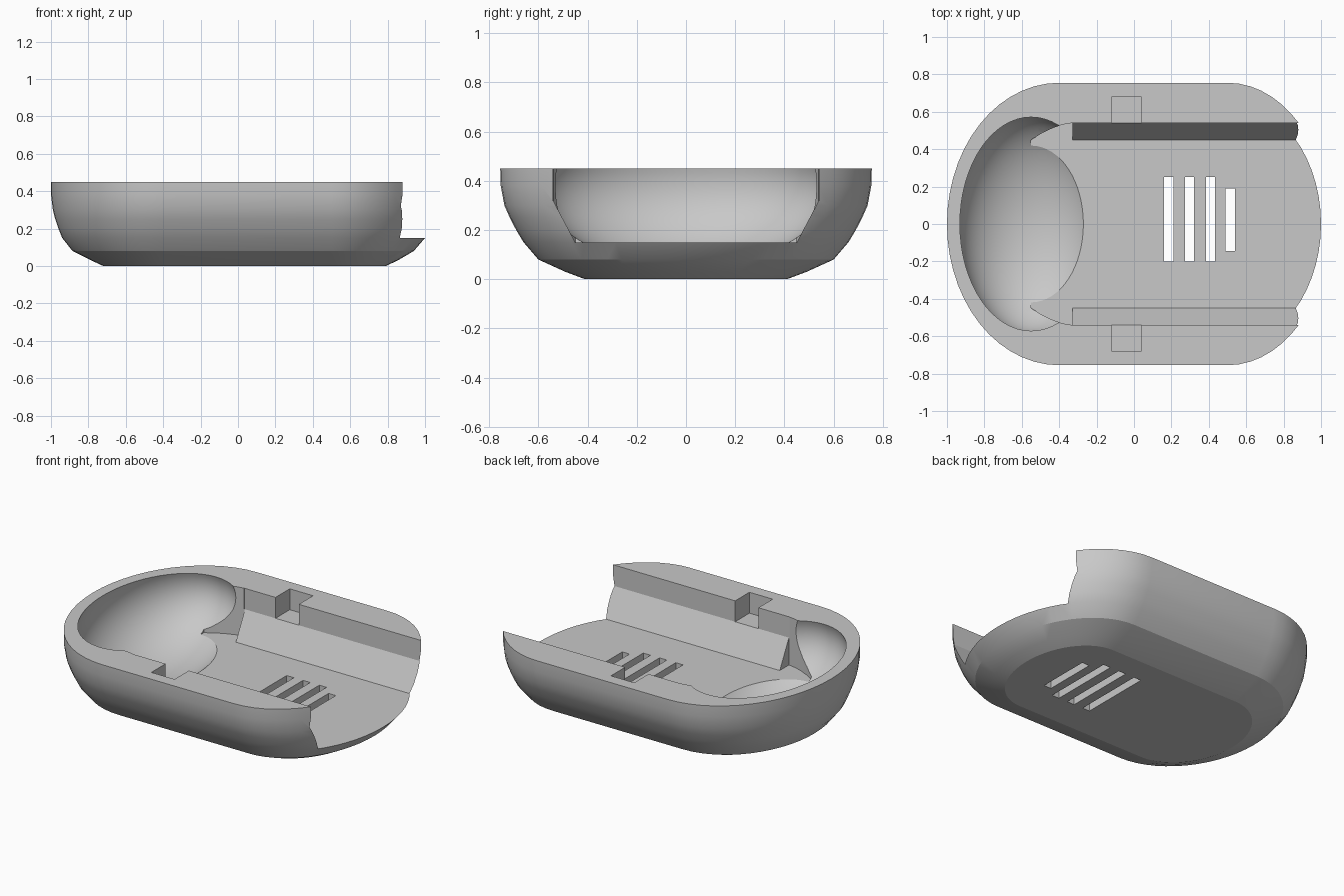
import bpy, bmesh, math
from mathutils import Matrix

if "Cube" in bpy.data.objects:
    bpy.data.objects.remove(bpy.data.objects["Cube"], do_unlink=True)

grey = bpy.data.materials.new("plain grey")
grey.use_nodes = True
grey.diffuse_color = (0.58, 0.58, 0.58, 1)
grey.node_tree.nodes["Principled BSDF"].inputs["Base Color"].default_value = grey.diffuse_color

FLOOR, TOP = 0.15, 0.45


def make_object(name, bm):
    bmesh.ops.recalc_face_normals(bm, faces=bm.faces)
    mesh = bpy.data.meshes.new(name)
    bm.to_mesh(mesh)
    bm.free()
    mesh.materials.append(grey)
    obj = bpy.data.objects.new(name, mesh)
    bpy.context.collection.objects.link(obj)
    return obj


def loft(name, rings):
    """Skin closed rings of equal length and cap both ends."""
    bm = bmesh.new()
    rows = [[bm.verts.new(p) for p in ring] for ring in rings]
    n = len(rows[0])
    for a, b in zip(rows, rows[1:]):
        for i in range(n):
            j = (i + 1) % n
            bm.faces.new((a[i], a[j], b[j], b[i]))
    bm.faces.new(rows[0])
    bm.faces.new(rows[-1])
    return make_object(name, bm)


def add_box(bm, x0, x1, y0, y1, z0, z1):
    place = Matrix.Translation(((x0 + x1) / 2, (y0 + y1) / 2, (z0 + z1) / 2))
    size = Matrix.Diagonal((x1 - x0, y1 - y0, z1 - z0, 1))
    bmesh.ops.create_cube(bm, size=1, matrix=place @ size)


def outline(z, half_width, left_len, right_len, steps=28):
    """Straight-sided oval with a different elliptical cap at each end."""
    ring = []
    for centre, length, start in ((0.5, right_len, -math.pi / 2), (-0.4, left_len, math.pi / 2)):
        for i in range(steps + 1):
            t = start + math.pi * i / steps
            ring.append((centre + length * math.cos(t), half_width * math.sin(t), z))
    return ring


# Rounded shell: height, half width, cap length at each end
levels = [(0, .41, .32, .29), (.03, .49, .385, .355), (.08, .6, .485, .44),
          (.15, .66, .54, .5), (.2, .69, .56, .52), (.25, .716, .577, .532),
          (.3, .738, .59, .54), (.38, .753, .6, .545), (TOP, .755, .6, .545)]
shell = loft("shell", [outline(*level) for level in levels])

# Open channel with sloping lower walls
half = [(.45, FLOOR), (.54, .32), (.54, .7)]
section = half + [(-y, z) for y, z in reversed(half)]
channel = loft("channel_cutter", [[(x, y, z) for y, z in section] for x in (-.335, 1.3)])

# Curved throat joining the channel to the bowl
edge = [(-.33, .54), (-.38, .532), (-.43, .515), (-.49, .487), (-.55, .45)]
plan = edge + [(x, -y) for x, y in reversed(edge)]
throat = loft("throat_cutter", [[(x, y, z) for x, y in plan] for z in (FLOOR, .7)])

# Oval bowl
bm = bmesh.new()
bmesh.ops.create_uvsphere(bm, u_segments=64, v_segments=40, radius=1,
                          matrix=Matrix.Translation((-.55, 0, .38)) @ Matrix.Diagonal((.39, .585, .33, 1)))
bowl = make_object("bowl_cutter", bm)

# Rim notches and floor slots
bm = bmesh.new()
add_box(bm, -.12, .04, .5, .68, .32, .7)
add_box(bm, -.12, .04, -.68, -.5, .32, .7)
for x, y0, y1 in ((.16, -.2, .25), (.272, -.2, .25), (.384, -.2, .25), (.49, -.145, .19)):
    add_box(bm, x, x + .05, y0, y1, -.2, .25)
openings = make_object("openings_cutter", bm)

# Cut the shell
bpy.context.view_layer.objects.active = shell
for cutter in (channel, throat, bowl, openings):
    cutter.hide_render = True
    mod = shell.modifiers.new(cutter.name, "BOOLEAN")
    mod.operation = "DIFFERENCE"
    mod.solver = "EXACT"
    mod.object = cutter
    bpy.ops.object.modifier_apply(modifier=mod.name)
    bpy.data.objects.remove(cutter, do_unlink=True)

# Smooth the curves and keep the cut edges crisp
for obj in bpy.context.selected_objects:
    obj.select_set(False)
shell.select_set(True)
bpy.ops.object.shade_smooth_by_angle(angle=math.radians(20))
